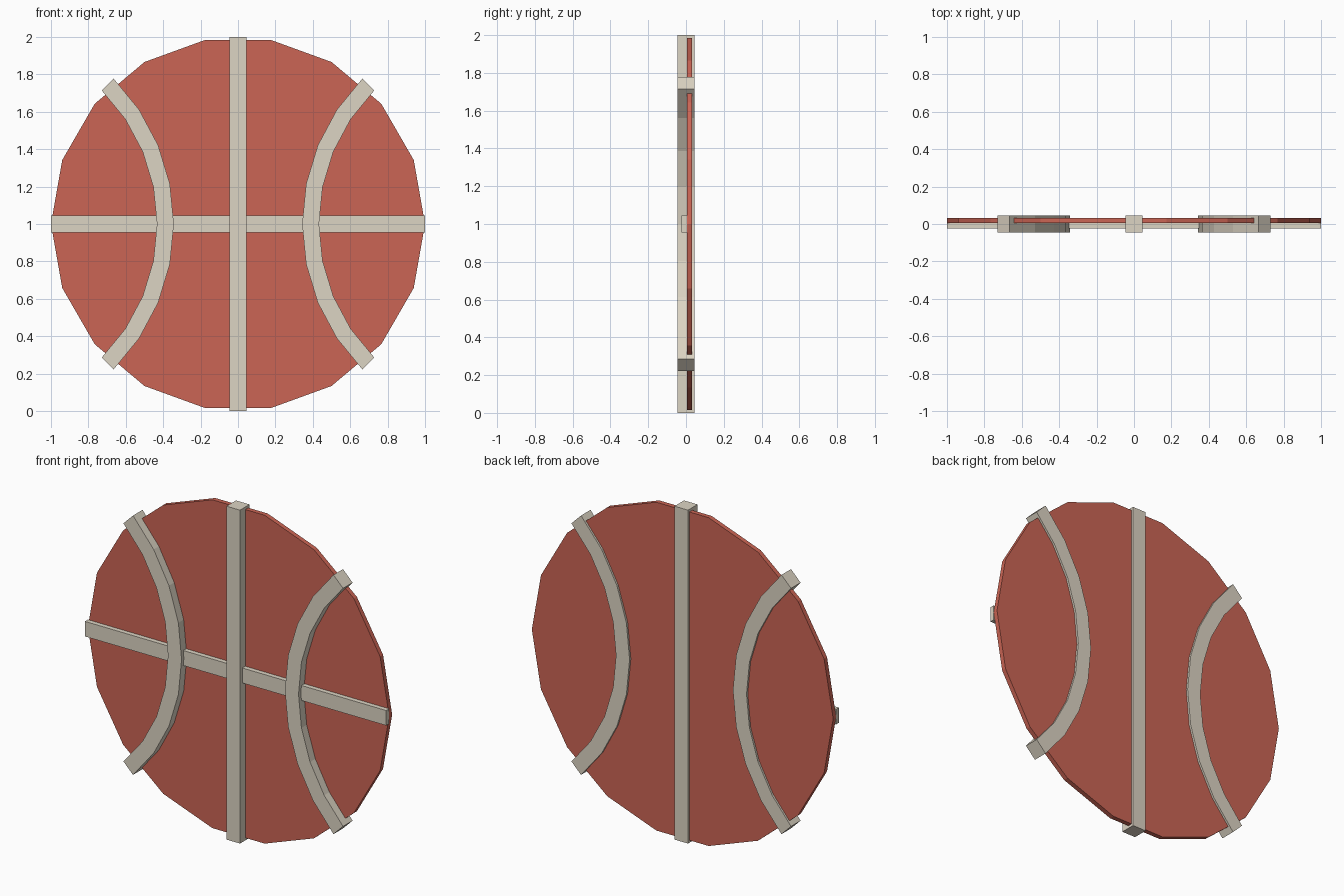
import bpy, bmesh
from math import cos, sin, radians

if "Cube" in bpy.data.objects:
    bpy.data.objects.remove(bpy.data.objects["Cube"])


def material(name, color):
    m = bpy.data.materials.new(name)
    m.diffuse_color = color
    m.use_nodes = True
    m.node_tree.nodes["Principled BSDF"].inputs["Base Color"].default_value = m.diffuse_color
    return m


RED = material("red_orange", (0.60, 0.13, 0.09, 1))
CREAM = material("cream", (0.72, 0.66, 0.55, 1))


def prism(name, outline, y0, y1, mat):
    """Extrude a closed (x, z) outline from y0 to y1."""
    bm = bmesh.new()
    face = bm.faces.new([bm.verts.new((x, y0, z)) for x, z in outline])
    ext = bmesh.ops.extrude_face_region(bm, geom=[face])
    moved = [g for g in ext["geom"] if isinstance(g, bmesh.types.BMVert)]
    bmesh.ops.translate(bm, verts=moved, vec=(0, y1 - y0, 0))
    bmesh.ops.recalc_face_normals(bm, faces=bm.faces)
    me = bpy.data.meshes.new(name)
    bm.to_mesh(me)
    bm.free()
    me.materials.append(mat)
    ob = bpy.data.objects.new(name, me)
    bpy.context.collection.objects.link(ob)
    return ob


def arc(cx, r, start, end, steps):
    angles = [radians(start + (end - start) * i / steps) for i in range(steps + 1)]
    return [(cx + r * cos(a), 1 + r * sin(a)) for a in angles]


def rect(x, z0, z1):
    return [(-x, z0), (x, z0), (x, z1), (-x, z1)]


HALF = 0.045  # half width of every seam

# 18-sided ball disc
prism("ball_disc", arc(0, 1, 0, 340, 17), 0.005, 0.033, RED)

# Straight seams: the horizontal one lies on the front only
prism("vertical_seam", rect(HALF, 0, 2), -HALF, HALF, CREAM)
prism("horizontal_seam", rect(1, 1 - HALF, 1 + HALF), -0.023, 0.005, CREAM)

# Curved side seams, passing through the disc and mirrored in x
CX, R = -1.443, 1.055
outline = arc(CX, R + HALF, -45, 45, 8) + arc(CX, R - HALF, 45, -45, 8)
seams = prism("curved_seams", outline, -HALF, HALF, CREAM)
seams.modifiers.new("mirror", "MIRROR").use_axis = (True, False, False)
